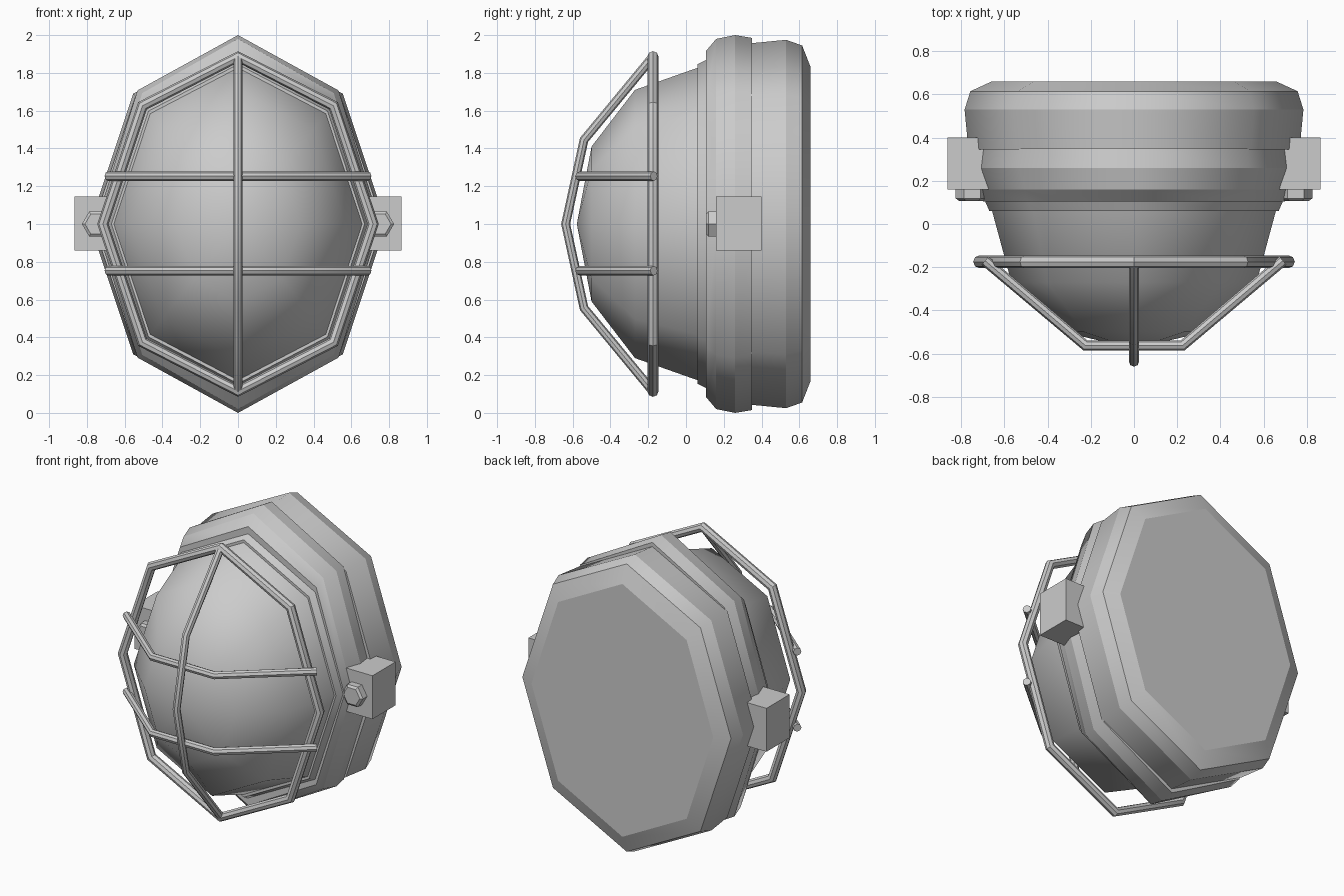
import bpy, bmesh, math

if "Cube" in bpy.data.objects:
    bpy.data.objects.remove(bpy.data.objects["Cube"])

grey = bpy.data.materials.new("cast_grey")
grey.diffuse_color = (0.6, 0.6, 0.6, 1)
grey.use_nodes = True
grey.node_tree.nodes["Principled BSDF"].inputs["Base Color"].default_value = grey.diffuse_color


def add_object(name, bm):
    bmesh.ops.recalc_face_normals(bm, faces=bm.faces)
    mesh = bpy.data.meshes.new(name)
    bm.to_mesh(mesh)
    bm.free()
    mesh.materials.append(grey)
    obj = bpy.data.objects.new(name, mesh)
    bpy.context.collection.objects.link(obj)
    return obj


def loft(name, profile, sides=8, center=(0, 1), crease=True, pole=None):
    """Skin elliptical polygon rings (y, x radius, z radius) along y."""
    bm = bmesh.new()
    rings = []
    for y, rx, rz in profile:
        rings.append([bm.verts.new((center[0] + rx * math.cos(2 * math.pi * i / sides), y,
                                    center[1] + rz * math.sin(2 * math.pi * i / sides)))
                      for i in range(sides)])
    for a, b in zip(rings, rings[1:]):
        for i in range(sides):
            j = (i + 1) % sides
            bm.faces.new((a[i], a[j], b[j], b[i]))
    bm.faces.new(rings[-1])
    if pole is None:
        bm.faces.new(rings[0])
    else:
        tip = bm.verts.new((center[0], pole, center[1]))
        for i in range(sides):
            bm.faces.new((tip, rings[0][(i + 1) % sides], rings[0][i]))
    for f in bm.faces:
        f.smooth = True
    # crease the edges that run around the shape
    for k, ring in enumerate(rings):
        if crease or k == len(rings) - 1:
            for i in range(sides):
                bm.edges.get((ring[i], ring[(i + 1) % sides])).smooth = False
    return add_object(name, bm)


def rod(name, points, radius, closed=False):
    """Round bar along a bent path."""
    curve = bpy.data.curves.new(name, 'CURVE')
    curve.dimensions = '3D'
    curve.bevel_depth = radius
    curve.bevel_resolution = 2
    curve.use_fill_caps = True
    spline = curve.splines.new('POLY')
    spline.points.add(len(points) - 1)
    for p, co in zip(spline.points, points):
        p.co = (*co, 1)
    spline.use_cyclic_u = closed
    curve.materials.append(grey)
    obj = bpy.data.objects.new(name, curve)
    bpy.context.collection.objects.link(obj)
    bpy.ops.object.select_all(action='DESELECT')
    obj.select_set(True)
    bpy.context.view_layer.objects.active = obj
    bpy.ops.object.convert(target='MESH')
    bpy.ops.object.shade_smooth_by_angle(angle=math.radians(40))


# Body
loft("back_housing", [(0.345, 0.767, 0.957), (0.53, 0.785, 0.975),
                      (0.615, 0.758, 0.945), (0.66, 0.66, 0.83)])
loft("front_housing", [(0.105, 0.70, 0.915), (0.16, 0.717, 0.98),
                       (0.26, 0.753, 1.0), (0.35, 0.742, 0.985)])
loft("lens_seal", [(0.06, 0.67, 0.845), (0.11, 0.692, 0.87)])
loft("lens_dome", [(-0.50, 0.33, 0.41), (-0.27, 0.568, 0.71), (0.07, 0.66, 0.83)],
     crease=False, pole=-0.578)

# Wire guard
rod("guard_ring", [(0.715 * math.cos(i * math.pi / 4), -0.175,
                    1 + 0.885 * math.sin(i * math.pi / 4)) for i in range(8)], 0.03, True)
rod("guard_upright", [(0, -0.18, 1.88), (0, -0.54, 1.445), (0, -0.637, 1.0),
                      (0, -0.54, 0.555), (0, -0.18, 0.12)], 0.024)
for label, z in (("upper", 1.253), ("lower", 0.753)):
    rod("guard_crossbar_" + label, [(-0.69, -0.17, z), (-0.225, -0.563, z),
                                    (0.225, -0.563, z), (0.69, -0.17, z)], 0.025)

# Side lugs and bolts
for label, s in (("right", 1), ("left", -1)):
    bm = bmesh.new()
    bmesh.ops.create_cube(bm, size=1)
    for v in bm.verts:
        v.co = (s * 0.765 + v.co.x * 0.20, 0.28 + v.co.y * 0.24, 1.003 + v.co.z * 0.285)
    add_object("lug_" + label, bm)
    bolt = loft("bolt_" + label, [(0.107, 0.06, 0.06), (0.118, 0.076, 0.076),
                                  (0.165, 0.076, 0.076)], sides=6, center=(s * 0.75, 1))
    bolt.data.polygons.foreach_set("use_smooth", [False] * len(bolt.data.polygons))
